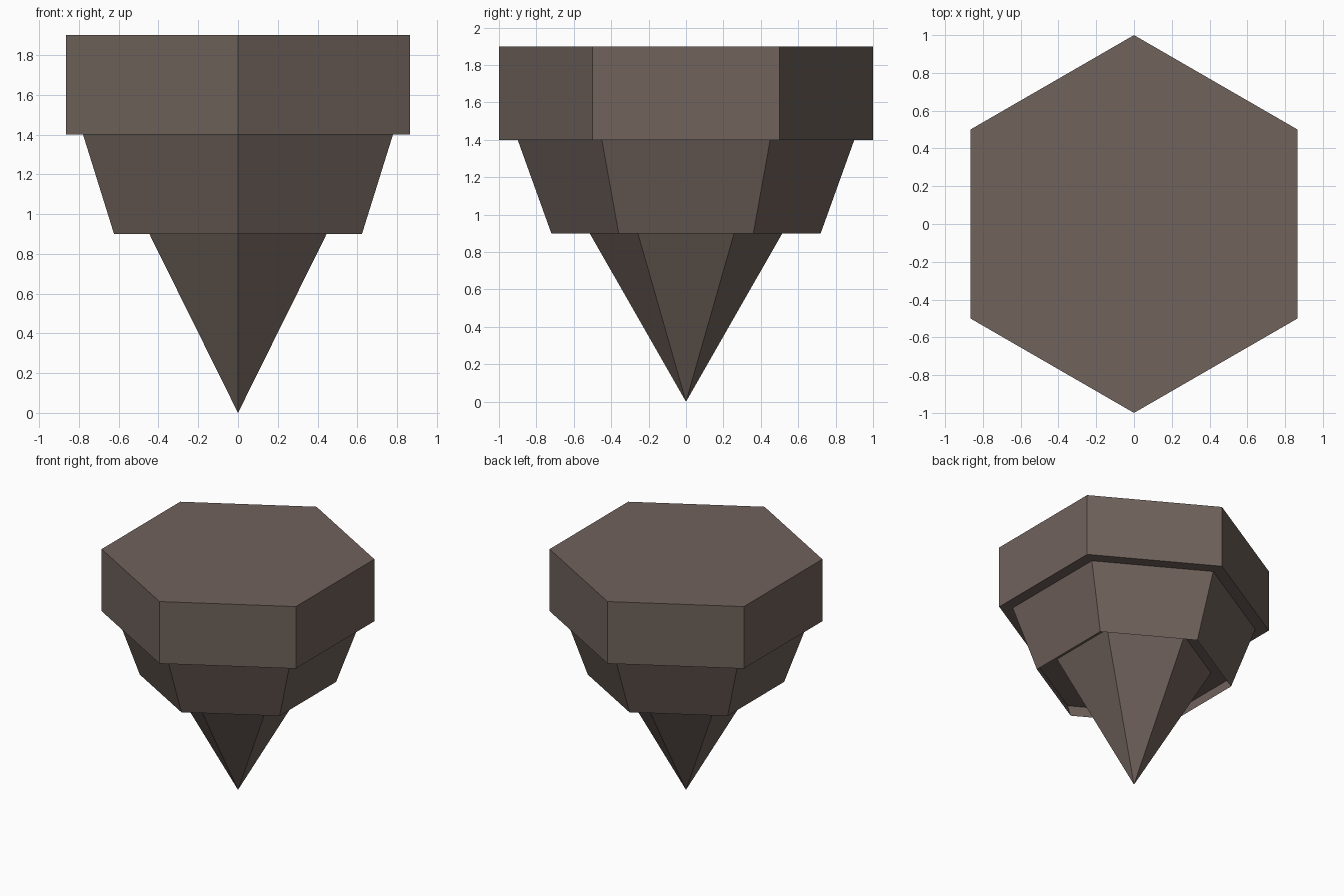
import bpy, bmesh, math

if "Cube" in bpy.data.objects:
    bpy.data.objects.remove(bpy.data.objects["Cube"])

stone = bpy.data.materials.new("brown_stone")
stone.diffuse_color = (0.16, 0.122, 0.105, 1)
stone.use_nodes = True
stone.node_tree.nodes["Principled BSDF"].inputs["Base Color"].default_value = stone.diffuse_color

SIDES = 6


def lathe(name, profile):
    """Turn a (radius, z) profile into a closed six-sided solid."""
    bm = bmesh.new()
    rings = []
    for r, z in profile:
        if r == 0:
            rings.append([bm.verts.new((0, 0, z))] * SIDES)
        else:
            angles = [math.pi / 2 + i * math.tau / SIDES for i in range(SIDES)]
            rings.append([bm.verts.new((r * math.cos(a), r * math.sin(a), z)) for a in angles])
    for low, high in zip(rings, rings[1:]):
        for i in range(SIDES):
            j = (i + 1) % SIDES
            corners = list(dict.fromkeys((low[i], low[j], high[j], high[i])))
            bm.faces.new(corners)
    bm.faces.new(rings[-1])
    bmesh.ops.recalc_face_normals(bm, faces=bm.faces[:])
    mesh = bpy.data.meshes.new(name)
    bm.to_mesh(mesh)
    bm.free()
    mesh.materials.append(stone)
    obj = bpy.data.objects.new(name, mesh)
    bpy.context.collection.objects.link(obj)
    return obj


# Spike, recessed underside, tapered collar and wide slab as one stepped profile
lathe("stepped_spike", [
    (0, 0), (0.572, 1.0),          # spike
    (0.756, 1.0), (0.72, 0.9),     # shallow recess and rim
    (0.9, 1.4),                    # tapered collar
    (1.0, 1.4), (1.0, 1.9),        # slab
])
